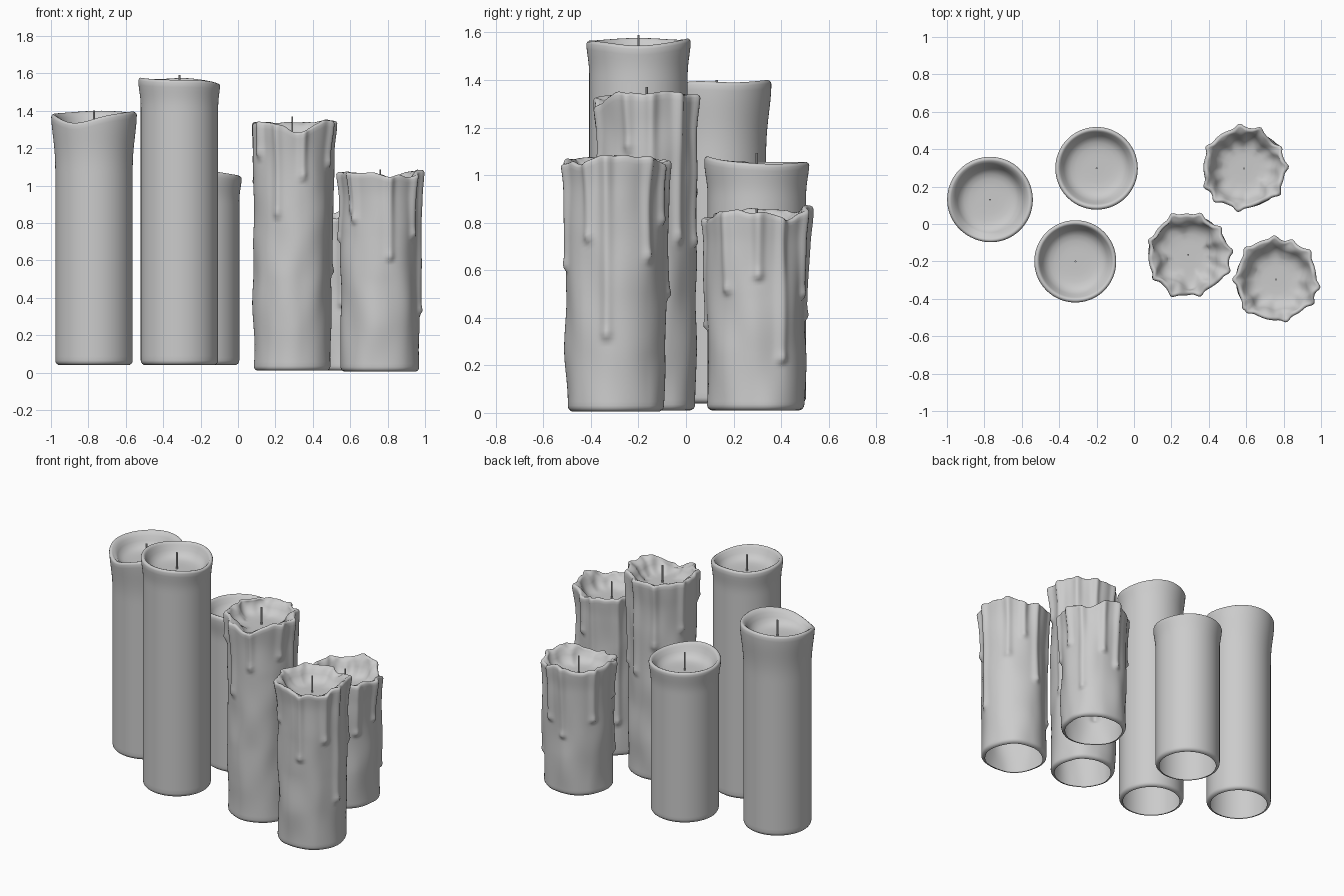
import bpy, bmesh, math
from mathutils import Vector, noise

if "Cube" in bpy.data.objects:
    bpy.data.objects.remove(bpy.data.objects["Cube"])

SEG = 144
ROWS = 64


def bump(angle, centre, width):
    d = (angle - centre + 180) % 360 - 180
    return math.exp(-(d / width) ** 2)


def smooth(a, b, x):
    t = min(1, max(0, (x - a) / (b - a)))
    return t * t * (3 - 2 * t)


def candle(name, x, y, z0, top, radius, flare, flare_len, floor, wick_top,
           rim=(), drips=(), rough=0.0):
    """rim: (angle, height, width); drips: (angle, lower end z)."""

    def rim_z(a):
        z = top + sum(h * bump(a, c, w) for c, h, w in rim)
        if rough:
            z += 0.012 * noise.noise(Vector((math.cos(math.radians(a)) * 3,
                                             math.sin(math.radians(a)) * 3, x * 7)))
        return z

    def outer(a, z):
        ca, sa = math.cos(math.radians(a)), math.sin(math.radians(a))
        r = radius + flare * smooth(top - flare_len, top, z) ** 1.5
        r += rough * noise.noise(Vector((ca * 1.6 + x * 9, sa * 1.6, z * 4)))
        best = 0
        for c, end in drips:
            f = bump(a, c, 6.0) * smooth(end - 0.012, end + 0.015, z)
            bead = 0.006 * math.exp(-((z - end - 0.02) / 0.025) ** 2)
            best = max(best, f * (0.014 + bead + 0.008 * smooth(top - 0.3, top, z)))
        return r + best

    bm = bmesh.new()
    rings = []
    bevel = 0.025
    for k in range(ROWS + 12):
        ring = []
        for i in range(SEG):
            a = 360 * i / SEG
            zt = rim_z(a)
            R = outer(a, zt)
            if k < 4:                                   # rounded foot
                t = k / 4 * math.pi / 2
                z = z0 + bevel * (1 - math.cos(t))
                r = outer(a, z) - bevel * (1 - math.sin(t))
            elif k < ROWS:                              # outer wall
                t = (k - 4) / (ROWS - 5)
                z = z0 + bevel + t * (zt - 0.014 - z0 - bevel)
                r = outer(a, z)
            else:                                       # lip and melted bowl
                wob = 0
                if rough:
                    wob = 0.03 * noise.noise(Vector((math.cos(math.radians(a)) * 2.2,
                                                     math.sin(math.radians(a)) * 2.2, x * 5)))
                inner = radius - 0.02 + wob - (0.008 if rough else 0)
                drop = zt - floor
                r, z = [(R - 0.004, zt - 0.005), (R - 0.012, zt),
                        (R - 0.021, zt - 0.003),
                        (max(inner, 0.15) * 0.5 + (R - 0.021) * 0.5, zt - 0.012),
                        (inner, zt - 0.25 * drop),
                        (inner - 0.012, zt - 0.5 * drop),
                        (inner - 0.027, zt - 0.74 * drop),
                        (inner - 0.05, zt - 0.9 * drop),
                        (0.11, zt - 0.97 * drop), (0.075, floor),
                        (0.04, floor), (0.01, floor)][k - ROWS]
            ring.append(bm.verts.new((r * math.cos(math.radians(a)),
                                      r * math.sin(math.radians(a)), z)))
        rings.append(ring)
    for lo, hi in zip(rings, rings[1:]):
        for i in range(SEG):
            j = (i + 1) % SEG
            bm.faces.new((lo[i], lo[j], hi[j], hi[i]))
    bm.faces.new(rings[-1])
    for f in bm.faces:
        f.smooth = True
    mesh = bpy.data.meshes.new(name)
    bm.to_mesh(mesh)
    bm.free()
    ob = bpy.data.objects.new(name, mesh)
    ob.location = (x, y, 0)
    bpy.context.collection.objects.link(ob)

    # wick
    h = wick_top - floor + 0.01
    bpy.ops.mesh.primitive_cylinder_add(vertices=10, radius=0.005, depth=h,
                                        location=(x, y, wick_top - h / 2))
    bpy.context.object.name = name + "_wick"
    bpy.ops.object.shade_smooth_by_angle()


# smooth candles
candle("smooth_candle_left", -0.77, 0.13, 0.04, 1.385, 0.207, 0.022, 0.32, 1.29, 1.40,
       rim=[(-118, -0.05, 38), (80, 0.015, 50), (-20, 0.01, 30)])
candle("smooth_candle_tall", -0.313, -0.2, 0.04, 1.565, 0.207, 0.013, 0.16, 1.48, 1.59,
       rim=[(0, -0.02, 40), (180, 0.012, 45), (85, 0.01, 30)])
candle("smooth_candle_short", -0.2, 0.298, 0.04, 1.055, 0.207, 0.014, 0.16, 0.975, 1.093,
       rim=[(-90, 0.025, 45), (20, -0.008, 35)])

# dripping candles
candle("drip_candle_tall", 0.29, -0.165, 0.01, 1.338, 0.207, 0.008, 0.2, 1.255, 1.37,
       rim=[(-82, -0.055, 22), (-25, 0.01, 20), (27, 0.015, 20)],
       drips=[(-74, 1.03), (-112, 0.83), (5, 0.52), (40, 0.72), (73, 0.70),
              (112, 0.9), (160, 1.0), (215, 1.15), (338, 1.1)], rough=0.012)
candle("drip_candle_front", 0.76, -0.297, 0.005, 1.07, 0.208, 0.008, 0.15, 0.975, 1.085,
       rim=[(-75, -0.02, 15), (-40, -0.03, 14), (-5, 0.015, 25), (75, -0.03, 12)],
       drips=[(-132, 0.80), (-76, 0.60), (-33, 0.72), (-10, 0.31), (40, 0.64),
              (68, 0.79), (92, 0.48), (135, 0.22), (180, 0.7), (222, 0.85)], rough=0.012)
candle("drip_candle_back", 0.588, 0.297, 0.01, 0.84, 0.208, 0.008, 0.15, 0.745, 0.86,
       rim=[(-90, -0.03, 25), (-30, 0.015, 20), (40, -0.025, 18), (88, 0.035, 22),
            (170, 0.02, 30)],
       drips=[(-98, 0.35), (-36, 0.50), (2, 0.56), (30, 0.21), (68, 0.48), (96, 0.39),
              (150, 0.5), (205, 0.6), (228, 0.2)], rough=0.012)
